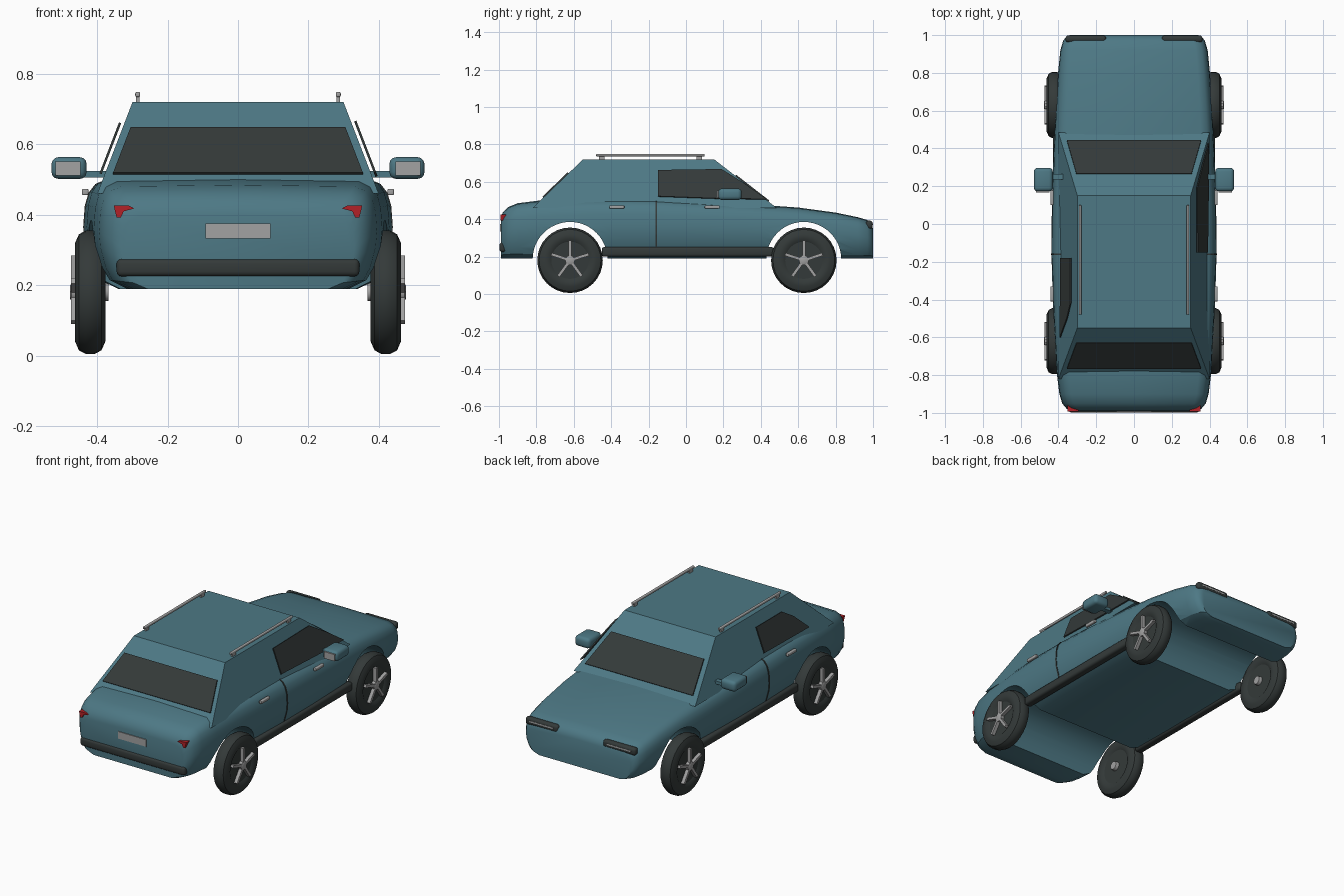
import bpy, bmesh, math
from mathutils import Vector, Matrix

if "Cube" in bpy.data.objects:
    bpy.data.objects.remove(bpy.data.objects["Cube"])


def material(name, rgb):
    m = bpy.data.materials.new(name)
    m.use_nodes = True
    m.diffuse_color = (*rgb, 1)
    m.node_tree.nodes["Principled BSDF"].inputs["Base Color"].default_value = (*rgb, 1)
    return m


TEAL = material("teal paint", (0.075, 0.19, 0.235))
DARK = material("dark rubber", (0.034, 0.042, 0.041))
GREY = material("light grey metal", (0.36, 0.36, 0.36))
RED = material("tail light red", (0.45, 0.015, 0.02))


def finish(name, bm, mat, smooth=None):
    bmesh.ops.recalc_face_normals(bm, faces=bm.faces)
    me = bpy.data.meshes.new(name)
    bm.to_mesh(me)
    bm.free()
    me.materials.append(mat)
    ob = bpy.data.objects.new(name, me)
    bpy.context.collection.objects.link(ob)
    if smooth:
        shade(ob, smooth)
    return ob


def shade(ob, angle):
    bpy.ops.object.select_all(action='DESELECT')
    ob.select_set(True)
    bpy.context.view_layer.objects.active = ob
    bpy.ops.object.shade_smooth_by_angle(angle=math.radians(angle))


def box(name, centre, size, mat, bevel=0, turn=0):
    """Box, optionally rounded, turned about the x axis through its centre."""
    bm = bmesh.new()
    bmesh.ops.create_cube(bm, size=1)
    bmesh.ops.scale(bm, vec=size, verts=bm.verts)
    if bevel:
        bmesh.ops.bevel(bm, geom=bm.edges[:], offset=bevel, segments=3, profile=0.5, affect='EDGES')
    bm.transform(Matrix.Translation(centre) @ Matrix.Rotation(turn, 4, 'X'))
    return finish(name, bm, mat, 40 if bevel else None)


def loft(name, rings, mat, smooth=None, closed=False):
    """Skin a list of equal rings; cap the ends unless closed."""
    bm = bmesh.new()
    vs = [[bm.verts.new(p) for p in r] for r in rings]
    n = len(vs[0])
    pairs = list(zip(vs, vs[1:])) + ([(vs[-1], vs[0])] if closed else [])
    for a, b in pairs:
        for i in range(n):
            j = (i + 1) % n
            bm.faces.new((a[i], a[j], b[j], b[i]))
    if not closed:
        bm.faces.new(vs[0])
        bm.faces.new(vs[-1])
    return finish(name, bm, mat, smooth)


def plate(name, pts, depth, mat):
    """Flat panel pushed along a vector."""
    d = Vector(depth)
    return loft(name, [pts, [Vector(p) + d for p in pts]], mat)


def lathe(name, profile, centre, mat, closed=False, steps=32):
    """Revolve (x, radius) pairs about an x-parallel axis."""
    c = Vector(centre)
    angles = [2 * math.pi * i / steps for i in range(steps)]
    rings = [[c + Vector((x, r * math.sin(a), r * math.cos(a))) for a in angles] for x, r in profile]
    return loft(name, rings, mat, 35, closed)


# Body: cross-sections (y, half width, top height) along the car
BOTTOM = 0.19
SECTIONS = [(-.99, .33, .40), (-.98, .355, .435), (-.95, .38, .465), (-.9, .395, .485),
            (-.78, .41, .50), (-.6, .42, .506), (-.4, .43, .51), (-.16, .437, .506),
            (.1, .435, .493), (.4, .425, .476), (.6, .415, .462), (.8, .402, .435),
            (.92, .39, .41), (.97, .375, .395), (.99, .36, .375), (1, .34, .35)]
SHAPE = [(.78, 0), (.9, .08), (.95, .2), (.99, .4), (1, .55), (.99, .74),
         (.965, .86), (.92, .94), (.84, .985)]


def side_points(y, w, top):
    return [Vector((u * w, y, BOTTOM + v * (top - BOTTOM))) for u, v in SHAPE]


def mirrored(p, s):
    return Vector((p[0] * s, p[1], p[2]))


rings = []
for y, w, top in SECTIONS:
    half = side_points(y, w, top)
    rings.append(half + [Vector((0, y, top))] + [mirrored(p, -1) for p in reversed(half)])
body = loft("body", rings, TEAL)

# Wheel arches cut straight through the body
AXLES = {"rear": -.62, "front": .63}
for end, y in AXLES.items():
    cutter = lathe("arch_cutter", [(-.6, .2), (.6, .2)], (0, y, .185), TEAL, steps=48)
    cutter.hide_render = True
    mod = body.modifiers.new("arch", 'BOOLEAN')
    mod.operation, mod.solver, mod.object = 'DIFFERENCE', 'EXACT', cutter
    bpy.context.view_layer.objects.active = body
    bpy.ops.object.modifier_apply(modifier=mod.name)
    bpy.data.objects.remove(cutter)
shade(body, 32)

# Cabin: sloped on all four sides
ROOF = .72


def cabin(z):
    """Half width, rear y and front y of the cabin at a height."""
    t = (ROOF - z) / .26
    return .3 + .1 * t, -.55 - .27 * t, .15 + .335 * t


def cabin_ring(z):
    w, r, f = cabin(z)
    return [(-w, r, z), (w, r, z), (w, f, z), (-w, f, z)]


loft("cabin", [cabin_ring(.46), cabin_ring(ROOF)], TEAL)

# Rear window and windscreen lie on the cabin slopes
for name, side, out, low, high in (("rear_window", 1, -1, .515, .645), ("windscreen", 2, 1, .495, .632)):
    yl, yh = cabin(low)[side], cabin(high)[side]
    pts = [(-.355, yl, low), (.355, yl, low), (.305, yh, high), (-.305, yh, high)]
    plate(name, pts, (0, out * .005, .005), DARK)

# One side window on each flank
for name, s, outline in (
        ("left_front_window", 1, [(-.15, .52), (.18, .508), (.43, .505), (.31, .59), (.19, .665), (-.15, .66)]),
        ("right_rear_window", -1, [(-.18, .52), (-.6, .515), (-.5, .61), (-.42, .66), (-.18, .66)])):
    plate(name, [(s * (cabin(z)[0] + .009), y, z) for y, z in outline], (s * .006, 0, .003), DARK)

# Parts repeated on both sides
for side, s in (("left", 1), ("right", -1)):
    # Door gap follows the body section
    gap = [mirrored(p, s) for p in side_points(-.164, .437, .506)[2:]]
    strip = [p + Vector((s * .003, 0, .001)) for p in gap]
    inner = [p - Vector((s * .01, 0, 0)) for p in reversed(gap)]
    plate(side + "_door_gap", strip + inner, (0, .009, 0), DARK)
    box(side + "_sill", (s * .405, .01, .225), (.05, .92, .052), DARK, .014)
    box(side + "_roof_rail", (s * .285, -.19, .742), (.014, .58, .014), GREY, .004)
    for y in (-.45, .07):
        box(side + "_rail_foot", (s * .285, y, .728), (.01, .03, .02), GREY)
    for y in (-.37, .14):
        box(side + "_door_handle", (s * .434, y, .465), (.018, .08, .018), GREY, .004)
    # Mirror with glass facing the rear
    box(side + "_mirror", (s * .48, .235, .533), (.1, .125, .062), TEAL, .02)
    box(side + "_mirror_glass", (s * .483, .171, .532), (.07, .008, .04), GREY)
    box(side + "_mirror_arm", (s * .41, .25, .515), (.07, .03, .018), TEAL)
    # Lights
    box(side + "_headlight", (s * .255, .98, .37), (.215, .036, .044), DARK, .014)
    box(side + "_headlight_strip", (s * .255, .996, .372), (.16, .006, .008), GREY)
    tail = [(.353, .426), (.345, .392), (.333, .392), (.325, .41), (.295, .418), (.31, .426)]
    plate(side + "_tail_light", [(s * x, -.992, z) for x, z in tail], (0, .035, 0), RED)
    # Wheels
    for end, y in AXLES.items():
        name = side + "_" + end
        c = Vector((s * .42, y, .18))
        outer = [(-.03, .095), (-.043, .115), (-.043, .14), (-.032, .165), (-.013, .175)]
        lathe(name + "_tyre", outer + [(-x, r) for x, r in reversed(outer)], c, DARK, True)
        lathe(name + "_rim", [(-.033, .1), (.033, .1)], c, DARK)
        lathe(name + "_hub", [(s * .03, .026), (s * .053, .026), (s * .057, .018)], c, GREY, steps=16)
        lathe(name + "_inner_hub", [(-s * .03, .028), (-s * .052, .024)], c, GREY, steps=16)
        for i in range(5):
            a = 2 * math.pi * i / 5
            mid = c + Vector((s * .045, -math.sin(a) * .055, math.cos(a) * .055))
            box(name + "_spoke", mid, (.02, .016, .1), GREY, 0, a)

# Rear bumper and number plate
box("rear_bumper", (0, -.979, .25), (.69, .038, .05), DARK, .014)
box("rear_plate", (0, -.991, .354), (.184, .008, .042), GREY)
